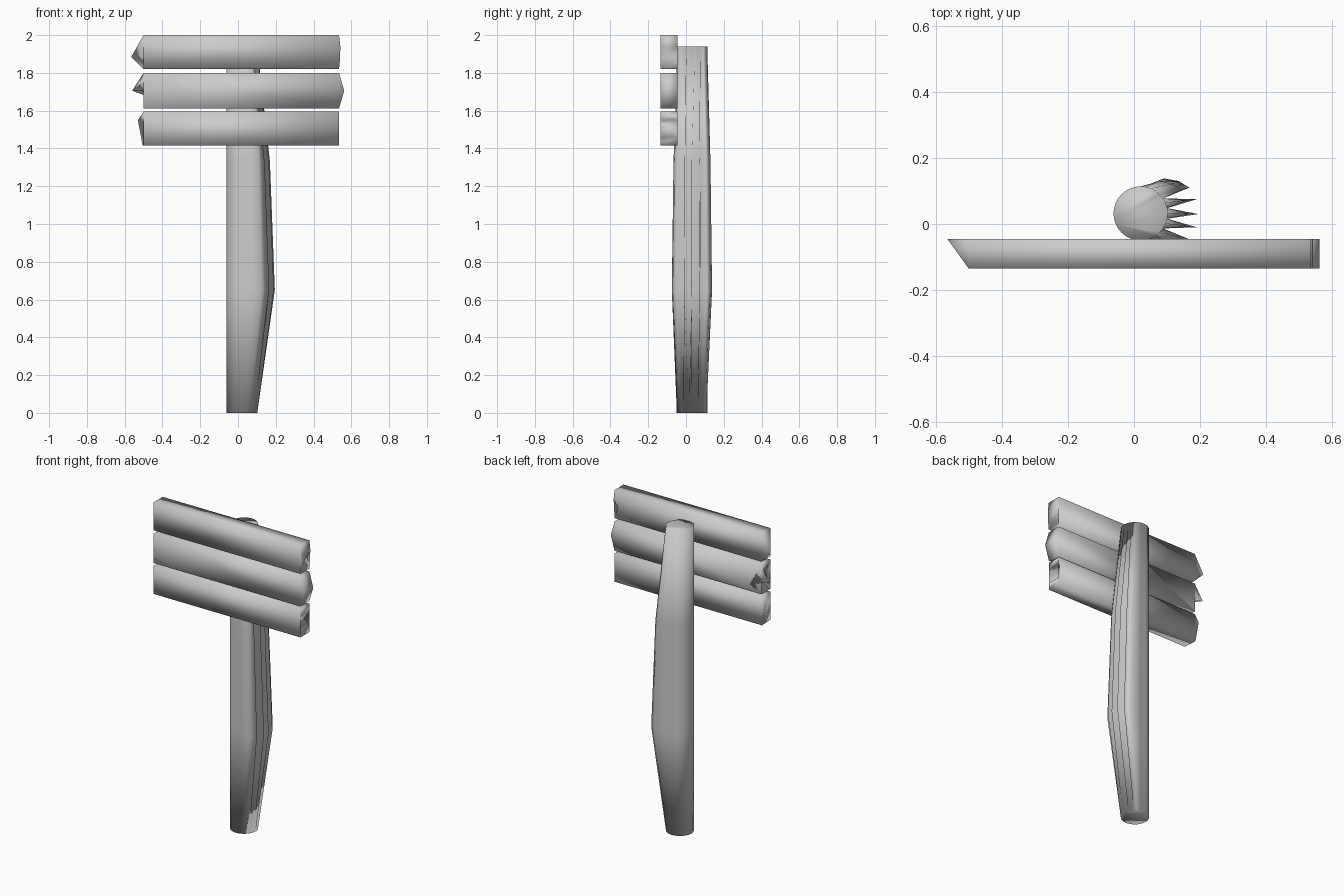
import bpy, bmesh, math

if "Cube" in bpy.data.objects:
    bpy.data.objects.remove(bpy.data.objects["Cube"])


def loft(name, rings):
    """Join equal-length point rings with quads and cap both ends."""
    bm = bmesh.new()
    loops = [[bm.verts.new(p) for p in r] for r in rings]
    n = len(loops[0])
    for a, b in zip(loops, loops[1:]):
        for i in range(n):
            j = (i + 1) % n
            bm.faces.new((a[i], a[j], b[j], b[i]))
    caps = [bm.faces.new(loops[0][::-1]), bm.faces.new(loops[-1])]
    bmesh.ops.triangulate(bm, faces=caps)
    bmesh.ops.recalc_face_normals(bm, faces=bm.faces)
    for f in bm.faces:
        f.smooth = True
    me = bpy.data.meshes.new(name)
    bm.to_mesh(me)
    bm.free()
    ob = bpy.data.objects.new(name, me)
    bpy.context.collection.objects.link(ob)
    return ob


# Post: round, with a ridged bulge on its right side
SEG = 32
CX, CY, R = 0.02, 0.032, 0.082
bulge = {-7: (0.04, -0.06), -6: (0.08, -0.075), -5: (0.125, -0.07),
         -4: (0.165, -0.045), -2: (0.19, -0.01), 0: (0.195, 0.03),
         2: (0.19, 0.075), 4: (0.168, 0.11), 5: (0.135, 0.13),
         6: (0.09, 0.138), 7: (0.05, 0.122)}


def post_ring(z, amount):
    pts = []
    for k in range(-SEG // 2, SEG // 2):
        a = 2 * math.pi * k / SEG
        x, y = CX + R * math.cos(a), CY + R * math.sin(a)
        tx, ty = bulge.get(k, (x, y))
        pts.append((x + (tx - x) * amount, y + (ty - y) * amount, z))
    return pts


loft("post", [post_ring(z, t) for z, t in
              ((0, 0), (0.65, 1), (1.33, 0.72), (1.94, 0))])

# Boards: each outline point is (front x, back x, z); broken ends differ by depth
FRONT, BACK = -0.135, -0.045
boards = {
    "top_board": [(-0.5, -0.5, 2.0), (-0.5, -0.565, 1.885), (-0.5, -0.5, 1.82),
                  (0.535, 0.535, 1.82), (0.54, 0.49, 1.87), (0.542, 0.542, 1.94),
                  (0.535, 0.535, 2.0)],
    "middle_board": [(-0.5, -0.5, 1.8), (-0.5, -0.52, 1.75), (-0.5, -0.56, 1.705),
                     (-0.42, -0.42, 1.655), (-0.5, -0.5, 1.612),
                     (0.535, 0.535, 1.612), (0.562, 0.562, 1.705),
                     (0.535, 0.535, 1.8)],
    "bottom_board": [(-0.5, -0.5, 1.595), (-0.5, -0.53, 1.55), (-0.5, -0.505, 1.415),
                     (0.535, 0.535, 1.415), (0.535, 0.535, 1.46),
                     (0.535, 0.46, 1.51), (0.535, 0.535, 1.55),
                     (0.535, 0.535, 1.595)],
}
for name, outline in boards.items():
    loft(name, [[(f, FRONT, z) for f, b, z in outline],
                [(b, BACK, z) for f, b, z in outline]])
